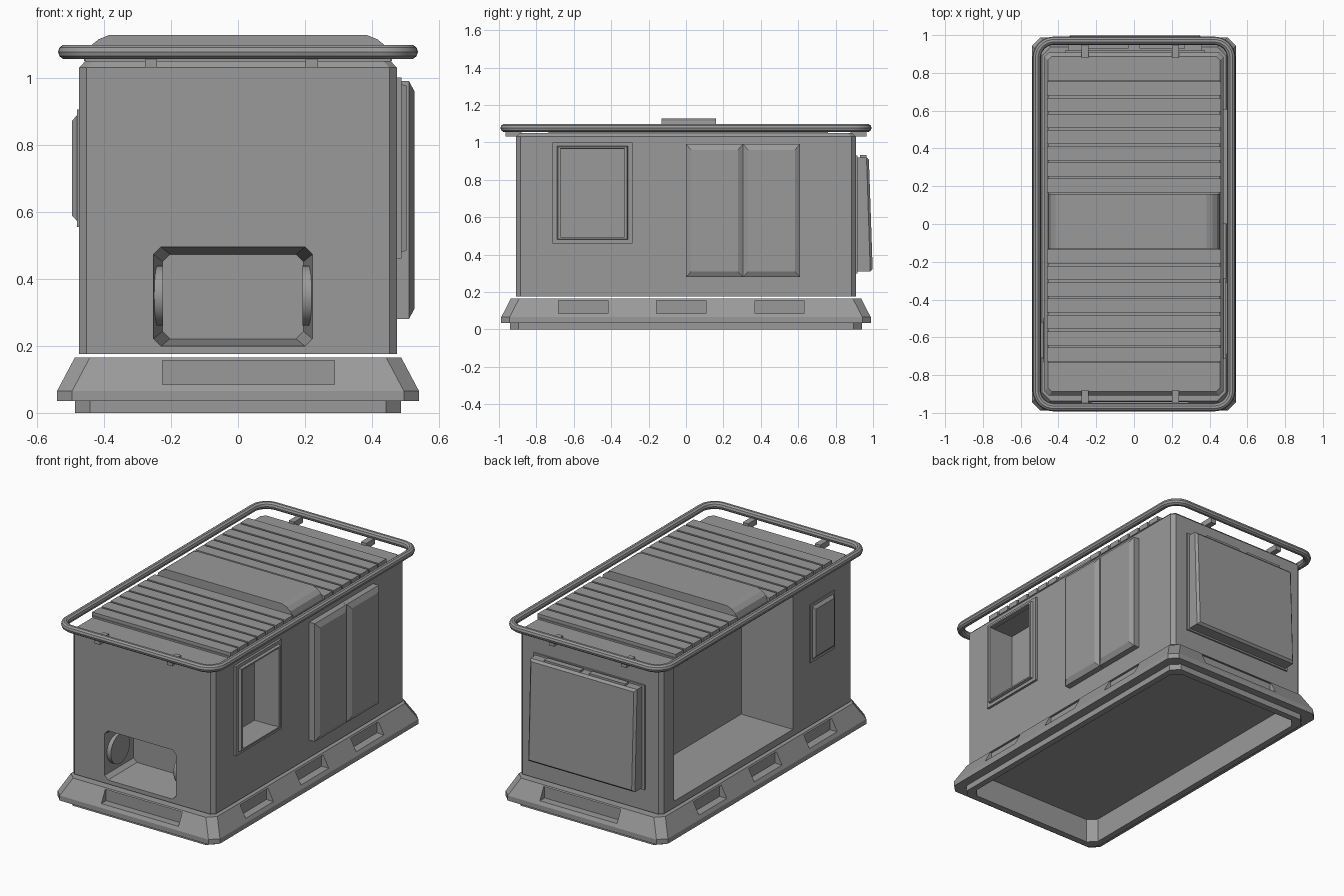
import bpy
import bmesh
import math
from mathutils import Vector

if "Cube" in bpy.data.objects:
    bpy.data.objects.remove(bpy.data.objects["Cube"], do_unlink=True)

GREY = (0.32, 0.32, 0.32, 1)
grey = bpy.data.materials.new("plain grey")
grey.use_nodes = True
grey.diffuse_color = GREY
grey.node_tree.nodes["Principled BSDF"].inputs["Base Color"].default_value = GREY

# Local (u, v, w) to world, with w the direction each part is built along
AXES = {
    "Z": lambda u, v, w: (u, v, w),
    "X": lambda u, v, w: (w, u, v),
    "-X": lambda u, v, w: (-w, u, v),
    "Y": lambda u, v, w: (u, w, v),
    "-Y": lambda u, v, w: (u, -w, v),
}


def finish(name, bm):
    bmesh.ops.recalc_face_normals(bm, faces=bm.faces)
    mesh = bpy.data.meshes.new(name)
    bm.to_mesh(mesh)
    bm.free()
    mesh.materials.append(grey)
    obj = bpy.data.objects.new(name, mesh)
    bpy.context.collection.objects.link(obj)
    return obj


def outline(hu, hv, c):
    if c == 0:
        return [(hu, hv), (-hu, hv), (-hu, -hv), (hu, -hv)]
    return [(hu, hv - c), (hu - c, hv), (c - hu, hv), (-hu, hv - c),
            (-hu, c - hv), (c - hu, -hv), (hu - c, -hv), (hu, c - hv)]


def loft(name, sections, centre=(0, 0), axis="Z", chamfer=0, ring=False):
    """Join rectangles (half width, half height, distance) into a solid or a frame."""
    bm = bmesh.new()
    rows = []
    for hu, hv, w in sections:
        rows.append([bm.verts.new(AXES[axis](u + centre[0], v + centre[1], w))
                     for u, v in outline(hu, hv, chamfer)])
    n = len(rows[0])
    pairs = list(zip(rows, rows[1:])) + ([(rows[-1], rows[0])] if ring else [])
    for a, b in pairs:
        for i in range(n):
            j = (i + 1) % n
            bm.faces.new((a[i], a[j], b[j], b[i]))
    if not ring:
        bm.faces.new(rows[0])
        bm.faces.new(rows[-1])
    return finish(name, bm)


def box(name, lo, hi):
    c = [(a + b) / 2 for a, b in zip(lo, hi)]
    h = [(b - a) / 2 for a, b in zip(lo, hi)]
    return loft(name, [(h[0], h[1], lo[2]), (h[0], h[1], hi[2])], c[:2])


def cut(obj, cutters):
    for cutter in cutters:
        cutter.hide_render = True
        mod = obj.modifiers.new("cut", "BOOLEAN")
        mod.operation = "DIFFERENCE"
        mod.solver = "EXACT"
        mod.object = cutter
        bpy.context.view_layer.objects.active = obj
        bpy.ops.object.modifier_apply(modifier=mod.name)
        bpy.data.objects.remove(cutter, do_unlink=True)


# Hollow base with a sloped skirt and recessed slots
base = loft("base_skirt", [
    (0.45, 0.90, 0.145), (0.45, 0.90, 0), (0.487, 0.94, 0), (0.487, 0.94, 0.035),
    (0.54, 0.988, 0.035), (0.54, 0.988, 0.065), (0.487, 0.937, 0.165)], chamfer=0.045)
slots = []
for side in (-1, 1):
    for y in (-0.55, -0.025, 0.5):
        x = sorted((side * 0.482, side * 0.7))
        slots.append(box("slot_cutter", (x[0], y - 0.132, 0.085), (x[1], y + 0.132, 0.155)))
    y = sorted((side * 0.932, side * 1.2))
    slots.append(box("slot_cutter", (-0.225, y[0], 0.085), (0.288, y[1], 0.157)))
cut(base, slots)

# Cabin with a side bay, a window recess and a front niche
cabin = loft("cabin_body", [(0.474, 0.908, 0.175), (0.474, 0.908, 1.03),
                            (0.455, 0.888, 1.05)], chamfer=0.022)
cut(cabin, [
    box("bay_cutter", (-0.7, -0.34, 0.215), (-0.13, 0.79, 1.015)),
    box("window_cutter", (0.34, -0.672, 0.49), (0.7, -0.328, 0.965)),
    loft("niche_cutter", [(0.21, 0.126, 0.67), (0.237, 0.148, 0.908), (0.237, 0.148, 1.1)],
         (-0.015, 0.347), "-Y", chamfer=0.022),
])

# Round plates on the niche sides
for name, x in (("niche_disc_right", -0.238), ("niche_disc_left", 0.208)):
    bpy.ops.mesh.primitive_cylinder_add(vertices=32, radius=0.09, depth=0.03,
                                        location=(x, -0.8, 0.35),
                                        rotation=(0, math.pi / 2, 0))
    disc = bpy.context.object
    disc.name = name
    disc.data.materials.append(grey)
    bpy.ops.object.shade_smooth_by_angle()

# Left side: framed window and double panel
loft("left_window_frame", [(0.215, 0.27, 0.47), (0.215, 0.27, 0.488), (0.19, 0.25, 0.488),
                           (0.185, 0.246, 0.503), (0.172, 0.237, 0.503),
                           (0.172, 0.237, 0.47)], (-0.5, 0.73), "X", ring=True)
for name, y in (("side_panel_front", 0.152), ("side_panel_back", 0.457)):
    loft(name, [(0.152, 0.355, 0.47), (0.152, 0.355, 0.51), (0.125, 0.325, 0.526)],
         (y, 0.635), "X")

# Right side: small raised window
loft("right_window", [(0.117, 0.175, 0.47), (0.117, 0.175, 0.48), (0.1, 0.158, 0.48),
                      (0.088, 0.142, 0.495)], (-0.615, 0.73), "-X")

# Back hatch: mounting plate, tilted box and two handles on top
loft("hatch_plate", [(0.37, 0.315, 0.9), (0.37, 0.315, 0.918)], (0.005, 0.615), "Y")
hatch = loft("hatch_box", [(0.355, 0.305, 0.91), (0.355, 0.305, 0.985),
                           (0.342, 0.292, 0.998)], (0.005, 0.615), "Y")
for v in hatch.data.vertices:
    if v.co.z > 0.615 and v.co.y > 0.95:
        v.co.y -= 0.02
for name, x in (("hatch_handle_left", 0.15), ("hatch_handle_right", -0.15)):
    box(name, (x - 0.12, 0.93, 0.915), (x + 0.12, 0.965, 0.932))

# Slatted roof with a raised centre hump
box("roof_deck", (-0.455, -0.735, 1.04), (0.455, 0.76, 1.06))
for start, end, count in ((-0.735, -0.13, 7), (0.16, 0.76, 7)):
    step = (end - start) / count
    for i in range(count):
        y = start + i * step
        box("roof_slat", (-0.46, y + 0.006, 1.05), (0.46, y + step - 0.006, 1.08))
loft("roof_hump", [(0.455, 0.145, 1.05), (0.44, 0.145, 1.095), (0.415, 0.145, 1.115),
                   (0.385, 0.145, 1.127)], (0, 0.015))

# Roof rail with rounded corners
points = []
radius, hx, hy = 0.09, 0.515, 0.97
for k, (sx, sy) in enumerate(((1, 1), (-1, 1), (-1, -1), (1, -1))):
    for i in range(9):
        a = (k + i / 8) * math.pi / 2
        points.append(Vector((sx * (hx - radius) + radius * math.cos(a),
                              sy * (hy - radius) + radius * math.sin(a), 1.077)))
curve = bpy.data.curves.new("roof_rail", "CURVE")
curve.dimensions = "3D"
curve.bevel_depth = 0.022
curve.bevel_resolution = 3
spline = curve.splines.new("POLY")
spline.points.add(len(points) - 1)
for p, co in zip(spline.points, points):
    p.co = (*co, 1)
spline.use_cyclic_u = True
curve.materials.append(grey)
rail = bpy.data.objects.new("roof_rail", curve)
bpy.context.collection.objects.link(rail)
bpy.ops.object.select_all(action="DESELECT")
rail.select_set(True)
bpy.context.view_layer.objects.active = rail
bpy.ops.object.convert(target="MESH")
bpy.ops.object.shade_smooth_by_angle()

# Rail brackets at the front and back
for x in (-0.26, 0.22):
    for side in (-1, 1):
        y = sorted((side * 0.88, side * 0.965))
        box("rail_bracket", (x - 0.018, y[0], 1.03), (x + 0.018, y[1], 1.065))
